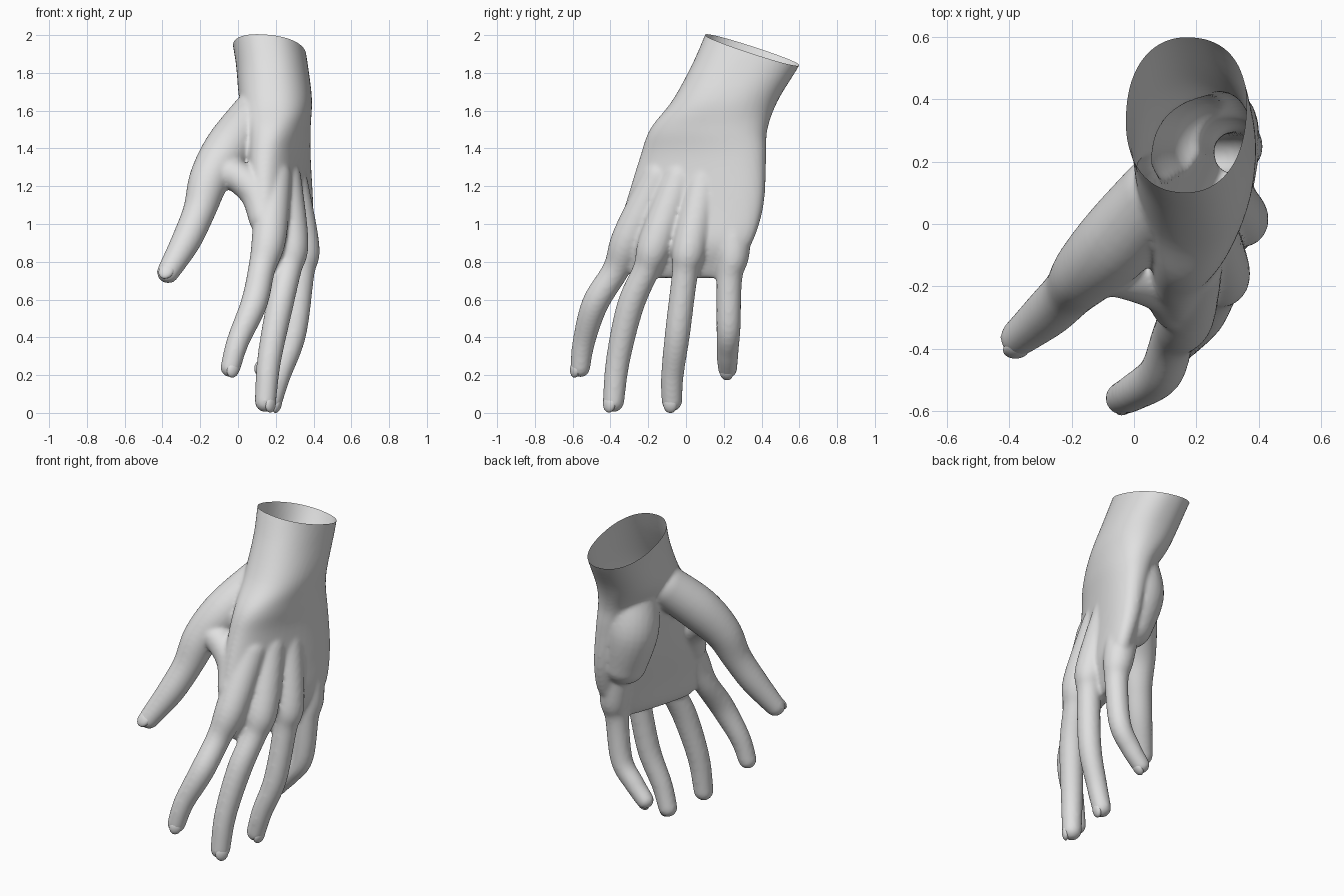
import bpy, bmesh, math
from mathutils import Vector

cube = bpy.data.objects.get("Cube")
if cube:
    bpy.data.objects.remove(cube)

skin = bpy.data.materials.new("light_grey")
skin.use_nodes = True
skin.diffuse_color = (0.75, 0.75, 0.75, 1)
skin.node_tree.nodes["Principled BSDF"].inputs["Base Color"].default_value = (0.75, 0.75, 0.75, 1)


def resample(rows, steps):
    """Smooth interpolation through rows of numbers."""
    rows = [Vector(r) for r in rows]
    pts = [rows[0]] + rows + [rows[-1]]
    out = []
    for i in range(1, len(pts) - 2):
        a, b, c, d = pts[i - 1:i + 3]
        for k in range(steps):
            t = k / steps
            out.append(0.5 * (2 * b + (c - a) * t + (2 * a - 5 * b + 4 * c - d) * t * t
                              + (3 * b - a - 3 * c + d) * t ** 3))
    return out + [rows[-1]]


def skin_rings(bm, rings):
    """Closed tube through a list of point rings."""
    loops = [[bm.verts.new(p) for p in ring] for ring in rings]
    n = len(loops[0])
    for lo, hi in zip(loops, loops[1:]):
        for i in range(n):
            j = (i + 1) % n
            bm.faces.new((lo[i], lo[j], hi[j], hi[i]))
    bm.faces.new(loops[0][::-1])
    bm.faces.new(loops[-1])


def limb(bm, path, sides=24):
    """Round tube with varying radius and domed ends; path rows are x, y, z, radius."""
    pts = [(p.xyz, p.w + 0.004) for p in resample(path, 6)]
    start = (pts[0][0] - pts[1][0]).normalized()
    end = (pts[-1][0] - pts[-2][0]).normalized()

    def dome(p, r, d):
        return [(p + d * r * math.sin(a), r * math.cos(a))
                for a in (math.radians(15 * k) for k in range(1, 6))]
    pts = dome(*pts[0], start)[::-1] + pts + dome(*pts[-1], end)
    rings = []
    for i, (p, r) in enumerate(pts):
        d = (pts[min(i + 1, len(pts) - 1)][0] - pts[max(i - 1, 0)][0]).normalized()
        u = d.cross(Vector((0.8, -0.6, 0))).normalized()
        v = d.cross(u)
        rings.append([p + r * (u * math.cos(t) + v * math.sin(t))
                      for t in (math.tau * k / sides for k in range(sides))])
    skin_rings(bm, rings)


def oval(z, cx, cy, thick, wide, tilt, sides=48):
    """Horizontal, slightly squared oval section of the palm and wrist."""
    s, c = math.sin(math.radians(tilt)), math.cos(math.radians(tilt))
    ring = []
    for k in range(sides):
        t = math.tau * k / sides
        u = thick * math.copysign(abs(math.cos(t)) ** 0.88, math.cos(t))
        v = wide * math.copysign(abs(math.sin(t)) ** 0.88, math.sin(t))
        ring.append((cx + u * c + v * s, cy - u * s + v * c, z))
    return ring


# Digits: path from inside the palm to the tip, and the way the nail faces
digits = {
    "thumb": ([(.08, .1, 1.57, .12), (-.05, -.05, 1.4, .125), (-.15, -.15, 1.24, .105),
               (-.205, -.215, 1.07, .083), (-.275, -.285, .91, .075), (-.37, -.365, .745, .056)],
              (-.2, -1, .3)),
    "index": ([(.19, -.14, 1.25, .09), (.165, -.3, .93, .088), (.125, -.37, .76, .068),
               (.085, -.48, .58, .067), (0, -.54, .38, .056), (-.04, -.56, .24, .049)],
              (.5, -.8, 0)),
    "middle": ([(.24, -.03, 1.25, .09), (.28, -.16, .9, .09), (.265, -.21, .76, .068),
                (.22, -.295, .565, .068), (.165, -.36, .28, .06), (.145, -.384, .06, .053)],
               (.8, -.6, 0)),
    "ring": ([(.27, .1, 1.25, .09), (.34, .02, .88, .088), (.335, -.005, .74, .066),
              (.295, -.045, .42, .063), (.22, -.072, .2, .056), (.18, -.075, .062, .051)],
             (1, -.25, 0)),
    "little": ([(.27, .25, 1.2, .1), (.325, .25, .86, .085), (.325, .23, .72, .065),
                (.295, .225, .45, .06), (.21, .22, .32, .054), (.135, .22, .235, .048)],
               (1, -.1, .3)),
}

# Palm and wrist
bm = bmesh.new()
sections = [(2.1, .15, .43, .19, .29, 0), (2.0, .155, .39, .19, .29, 0),
            (1.84, .18, .315, .19, .285, 2), (1.65, .2, .205, .19, .28, 5),
            (1.5, .215, .12, .155, .315, 12), (1.35, .22, .09, .132, .345, 16),
            (1.1, .235, .045, .115, .38, 17), (.9, .25, -.01, .095, .375, 17),
            (.77, .235, -.035, .062, .3, 17), (.715, .235, -.035, .03, .25, 17)]
skin_rings(bm, [oval(*s) for s in resample(sections, 5)])

# Fingers, thumb web and the fleshy heel of the palm
for path, facing in digits.values():
    limb(bm, path)
limb(bm, [(-.11, -.14, 1.29, .08), (0, -.165, 1.25, .08), (.1, -.2, 1.16, .085),
          (.14, -.26, 1.03, .08)])
limb(bm, [(.2, .24, 1.5, .14), (.2, .26, 1.32, .155), (.25, .26, 1.1, .13)])
bmesh.ops.recalc_face_normals(bm, faces=bm.faces)
mesh = bpy.data.meshes.new("hand")
bm.to_mesh(mesh)
bm.free()
hand = bpy.data.objects.new("hand", mesh)
bpy.context.scene.collection.objects.link(hand)

# Fuse the parts into one soft skin
fuse = hand.modifiers.new("fuse", 'REMESH')
fuse.mode = 'VOXEL'
fuse.voxel_size = 0.011
soften = hand.modifiers.new("soften", 'SMOOTH')
soften.factor = 0.5
soften.iterations = 10
depsgraph = bpy.context.evaluated_depsgraph_get()
fused = bpy.data.meshes.new_from_object(hand.evaluated_get(depsgraph))
hand.modifiers.clear()
hand.data = fused

# Slice the wrist open on a slope
bm = bmesh.new()
bm.from_mesh(fused)
bmesh.ops.bisect_plane(bm, geom=bm.verts[:] + bm.edges[:] + bm.faces[:],
                       plane_co=(.15, .35, 1.923), plane_no=(.1, .32, 1), clear_outer=True)
for f in bm.faces:
    f.smooth = True
bm.to_mesh(fused)
bm.free()
fused.materials.clear()
fused.materials.append(skin)

# Nails: shallow curved ovals set into the finger tips
for name, (path, facing) in digits.items():
    tip, before = Vector(path[-1][:3]), Vector(path[-2][:3])
    r = path[-1][3]
    along = (tip - before).normalized()
    out = Vector(facing)
    out = (out - along * out.dot(along)).normalized()
    side = along.cross(out)
    bm = bmesh.new()
    bmesh.ops.create_uvsphere(bm, u_segments=24, v_segments=12, radius=1)
    centre = tip + out * (r - 0.018) + along * r * 0.2
    for v in bm.verts:
        v.co = (centre + side * v.co.x * r * 0.72 + along * v.co.y * r * 0.9
                + out * v.co.z * 0.022)
    bmesh.ops.recalc_face_normals(bm, faces=bm.faces)
    for f in bm.faces:
        f.smooth = True
    nail = bpy.data.meshes.new(name + "_nail")
    bm.to_mesh(nail)
    bm.free()
    nail.materials.append(skin)
    bpy.context.scene.collection.objects.link(bpy.data.objects.new(name + "_nail", nail))
